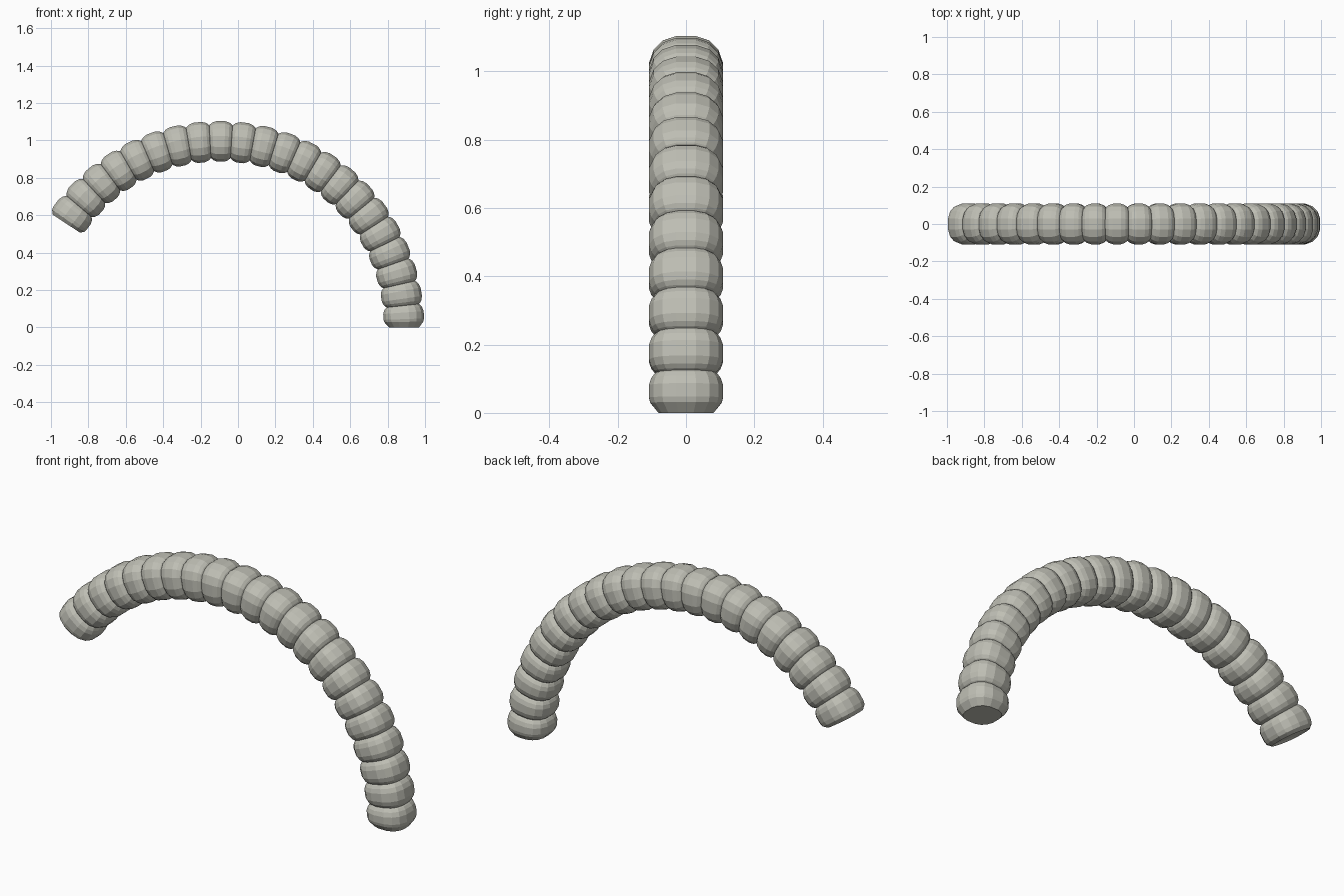
import bpy
import bmesh
from math import sin, cos, pi, copysign

if "Cube" in bpy.data.objects:
    bpy.data.objects.remove(bpy.data.objects["Cube"], do_unlink=True)

# Arc of the hose in the xz plane, and its rounded-square section
CENTRE_X, CENTRE_Z, BEND = -0.098, 0.01, 0.985
START, FIRST_GROOVE, END, RIBS = -0.01, 0.108, 2.555, 21
SIDES, SQUARENESS = 16, 2.5

material = bpy.data.materials.new("warm grey")
material.use_nodes = True
colour = (0.52, 0.52, 0.46, 1)
material.diffuse_color = colour
material.node_tree.nodes["Principled BSDF"].inputs["Base Color"].default_value = colour


def rounded(value):
    return copysign(abs(value) ** (2 / SQUARENESS), value)


def add_section(bm, angle, radius):
    """One ring of vertices across the hose."""
    ring = []
    for i in range(SIDES):
        a = 2 * pi * (i + 0.5) / SIDES
        # normalise so that the flat sides lie at the given radius
        out = rounded(cos(a)) * radius
        side = rounded(sin(a)) * radius
        r = BEND + out
        ring.append(bm.verts.new((CENTRE_X + r * cos(angle), side,
                                  CENTRE_Z + r * sin(angle))))
    return ring


# Stations along the hose: bevelled foot, repeated barrel ribs, bevelled tip
rib = [(0, 0.088), (0.04, 0.094), (0.14, 0.103), (0.32, 0.11),
       (0.68, 0.11), (0.86, 0.103), (0.96, 0.094)]
step = (END - FIRST_GROOVE) / RIBS
stations = [(START, 0.082), (START + 0.03, 0.106), (START + 0.045, 0.11)]
stations += [(FIRST_GROOVE - step * (1 - t), r) for t, r in rib[4:]]
for k in range(RIBS - 1):
    stations += [(FIRST_GROOVE + step * (k + t), r) for t, r in rib]
stations += [(END - step * (1 - t), r) for t, r in rib[:5]]
stations += [(END - 0.018, 0.106), (END, 0.088)]

# Skin the stations and close both ends
bm = bmesh.new()
rings = [add_section(bm, a, r) for a, r in stations]
for lower, upper in zip(rings, rings[1:]):
    for i in range(SIDES):
        j = (i + 1) % SIDES
        bm.faces.new((lower[i], lower[j], upper[j], upper[i]))
bm.faces.new(rings[0])
tip = bm.faces.new(rings[-1])
bmesh.ops.recalc_face_normals(bm, faces=bm.faces)

# Shallow recess in the tip
bmesh.ops.inset_individual(bm, faces=[tip], thickness=0.012, depth=-0.008)

mesh = bpy.data.meshes.new("ribbed_hose")
bm.to_mesh(mesh)
bm.free()
mesh.materials.append(material)
hose = bpy.data.objects.new("ribbed_hose", mesh)
bpy.context.collection.objects.link(hose)
